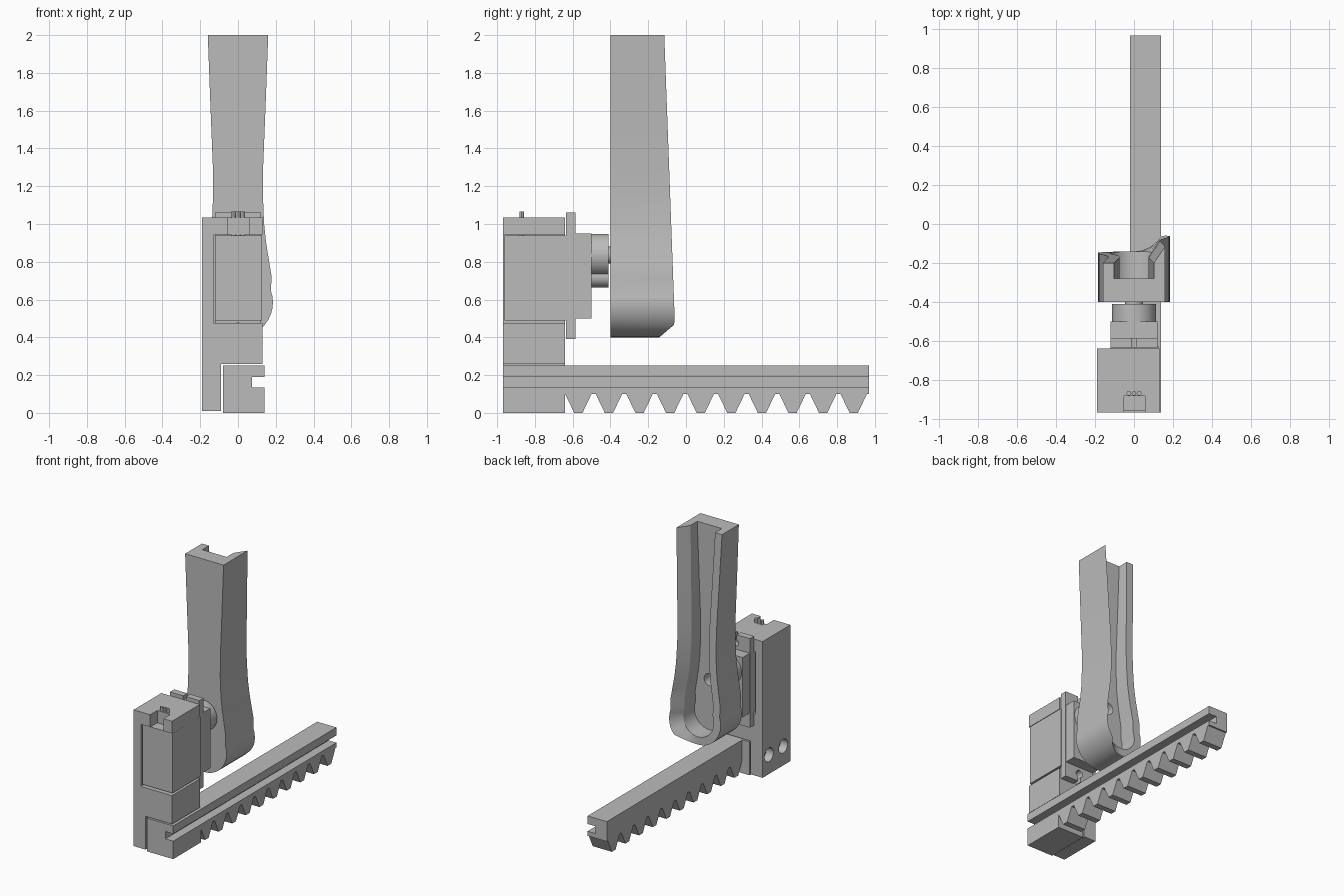
import bpy, bmesh, math
from mathutils import Matrix

cube = bpy.data.objects.get("Cube")
if cube:
    bpy.data.objects.remove(cube, do_unlink=True)

grey = bpy.data.materials.new("plain grey")
grey.use_nodes = True
grey.diffuse_color = (0.5, 0.5, 0.5, 1)
grey.node_tree.nodes["Principled BSDF"].inputs["Base Color"].default_value = (0.5, 0.5, 0.5, 1)


def finish(name, bm):
    bmesh.ops.recalc_face_normals(bm, faces=bm.faces)
    mesh = bpy.data.meshes.new(name)
    bm.to_mesh(mesh)
    bm.free()
    mesh.materials.append(grey)
    obj = bpy.data.objects.new(name, mesh)
    bpy.context.collection.objects.link(obj)
    return obj


def box(name, x, y, z):
    bm = bmesh.new()
    size = [b - a for a, b in (x, y, z)]
    mid = [(a + b) / 2 for a, b in (x, y, z)]
    bmesh.ops.create_cube(bm, size=1, matrix=Matrix.Translation(mid) @ Matrix.Diagonal((*size, 1)))
    return finish(name, bm)


def rod(name, centre, radius, length, axis, sides=32):
    turn = {"X": Matrix.Rotation(math.pi / 2, 4, "Y"),
            "Y": Matrix.Rotation(math.pi / 2, 4, "X"), "Z": Matrix()}[axis]
    bm = bmesh.new()
    bmesh.ops.create_cone(bm, cap_ends=True, segments=sides, radius1=radius, radius2=radius,
                          depth=length, matrix=Matrix.Translation(centre) @ turn)
    return smooth(finish(name, bm))


def prism(name, profile, start, end, place):
    """Extrude a closed 2D profile; place(u, v, t) gives the 3D position."""
    bm = bmesh.new()
    ends = [[bm.verts.new(place(u, v, t)) for u, v in profile] for t in (start, end)]
    bm.faces.new(ends[0])
    bm.faces.new(ends[1])
    for i in range(len(profile)):
        j = (i + 1) % len(profile)
        bm.faces.new((ends[0][i], ends[0][j], ends[1][j], ends[1][i]))
    return finish(name, bm)


def activate(obj):
    bpy.ops.object.select_all(action="DESELECT")
    obj.select_set(True)
    bpy.context.view_layer.objects.active = obj


def smooth(obj):
    activate(obj)
    bpy.ops.object.shade_smooth_by_angle(angle=math.radians(30))
    return obj


def cut(obj, *cutters):
    activate(obj)
    for cutter in cutters:
        mod = obj.modifiers.new("cut", "BOOLEAN")
        mod.operation, mod.solver, mod.object = "DIFFERENCE", "EXACT", cutter
        bpy.ops.object.modifier_apply(modifier=mod.name)
        bpy.data.objects.remove(cutter, do_unlink=True)


# Toothed rack: grooved beam, rows of teeth, solid end block
def groove(left, low):
    return [(left, low), (0.14, low), (0.14, 0.135), (0.075, 0.135),
            (0.075, 0.19), (0.14, 0.19), (0.14, 0.25), (left, 0.25)]


along_y = lambda u, v, t: (u, t, v)
along_x = lambda u, v, t: (t, u, v)
prism("rack_beam", groove(-0.02, 0.1), -0.64, 0.97, along_y)
prism("rack_end_block", groove(-0.08, 0), -0.97, -0.64, along_y)
for i in range(10):
    y = -0.57 + i * 0.162
    tooth = [(y - 0.07, 0.1), (y - 0.022, 0), (y + 0.022, 0), (y + 0.07, 0.1)]
    prism("rack_tooth", tooth, -0.02, 0.14, along_x)

# Motor bracket: C-shaped holder with a leg beside the rack
bracket = prism("motor_bracket",
                [(-0.19, 0.01), (-0.09, 0.01), (-0.09, 0.26), (0.13, 0.26), (0.13, 0.475),
                 (-0.13, 0.475), (-0.13, 0.942), (0.13, 0.942), (0.13, 1.035), (-0.19, 1.035)],
                -0.97, -0.64, along_y)
cut(bracket, box("notch_cutter", (-0.052, 0.057), (-1, -0.885), (0.9, 1.1)),
    *[rod("screw_cutter", (-0.19, y, 0.155), 0.052, 0.12, "X") for y in (-0.715, -0.885)])

# Motor: body, mounting flange, gear housings, output shaft, wires
box("motor_body", (-0.122, 0.128), (-0.962, -0.63), (0.49, 0.94))
box("motor_front", (-0.12, 0.12), (-0.63, -0.5), (0.5, 0.95))
flange = box("motor_flange", (-0.122, 0.122), (-0.635, -0.585), (0.39, 1.06))
for z, edge in ((1.0, 1.05), (0.45, 0.4)):
    cut(flange, rod("hole_cutter", (0, -0.61, z), 0.028, 0.2, "Y"),
        box("slit_cutter", (-0.012, 0.012), (-0.7, -0.55), sorted((z, edge + (edge - z) * 0.5))))
rod("gear_housing", (0, -0.455, 0.835), 0.113, 0.09, "Y")
rod("small_gear_housing", (0, -0.455, 0.72), 0.055, 0.09, "Y")
rod("output_shaft", (0, -0.385, 0.835), 0.045, 0.07, "Y")
for x in (-0.026, 0, 0.026):
    rod("motor_wire", (x, -0.87, 1.0), 0.012, 0.13, "Z", 12)

# Swinging arm: channel with a flared top, rounded foot and one raised lip
half = [(0.16, 2), (0.145, 1.6), (0.133, 1.3), (0.132, 1.15), (0.138, 1), (0.149, 0.9),
        (0.165, 0.8), (0.178, 0.72)]
half += [(0.185 * math.cos(a), 0.585 + 0.185 * math.sin(a))
         for a in (math.radians(20 - 10 * i) for i in range(11))]
path = half + [(0, 0.4)] + [(-x, z) for x, z in reversed(half)]
wall = 0.058
bm = bmesh.new()
rings = []
for i, (x, z) in enumerate(path):
    # inward direction from the neighbouring path points
    a, b = path[max(i - 1, 0)], path[min(i + 1, len(path) - 1)]
    dx, dz = b[0] - a[0], b[1] - a[1]
    size = math.hypot(dx, dz)
    xi, zi = x + wall * dz / size, z - wall * dx / size
    if z == 2:
        zi = 2
    rim = -0.145 - 0.055 * (z - 0.5) / 1.5
    lift = 0.085 * min(1, max(0, (z - 0.4) / 0.07)) if x > 0 else 0
    rings.append([bm.verts.new(p) for p in ((x, -0.4, z), (x, rim + lift, z),
                                            (xi, rim, zi), (xi, -0.28, zi))])
for r, s in zip(rings, rings[1:]):
    for k in range(3):
        bm.faces.new((r[k], r[k + 1], s[k + 1], s[k]))
bm.faces.new([r[0] for r in rings])
bm.faces.new([r[3] for r in rings])
bm.faces.new(rings[0] + rings[-1][::-1])
arm = finish("swinging_arm", bm)
cut(arm, rod("shaft_cutter", (0, -0.3, 0.835), 0.045, 0.12, "Y"))
smooth(arm)
